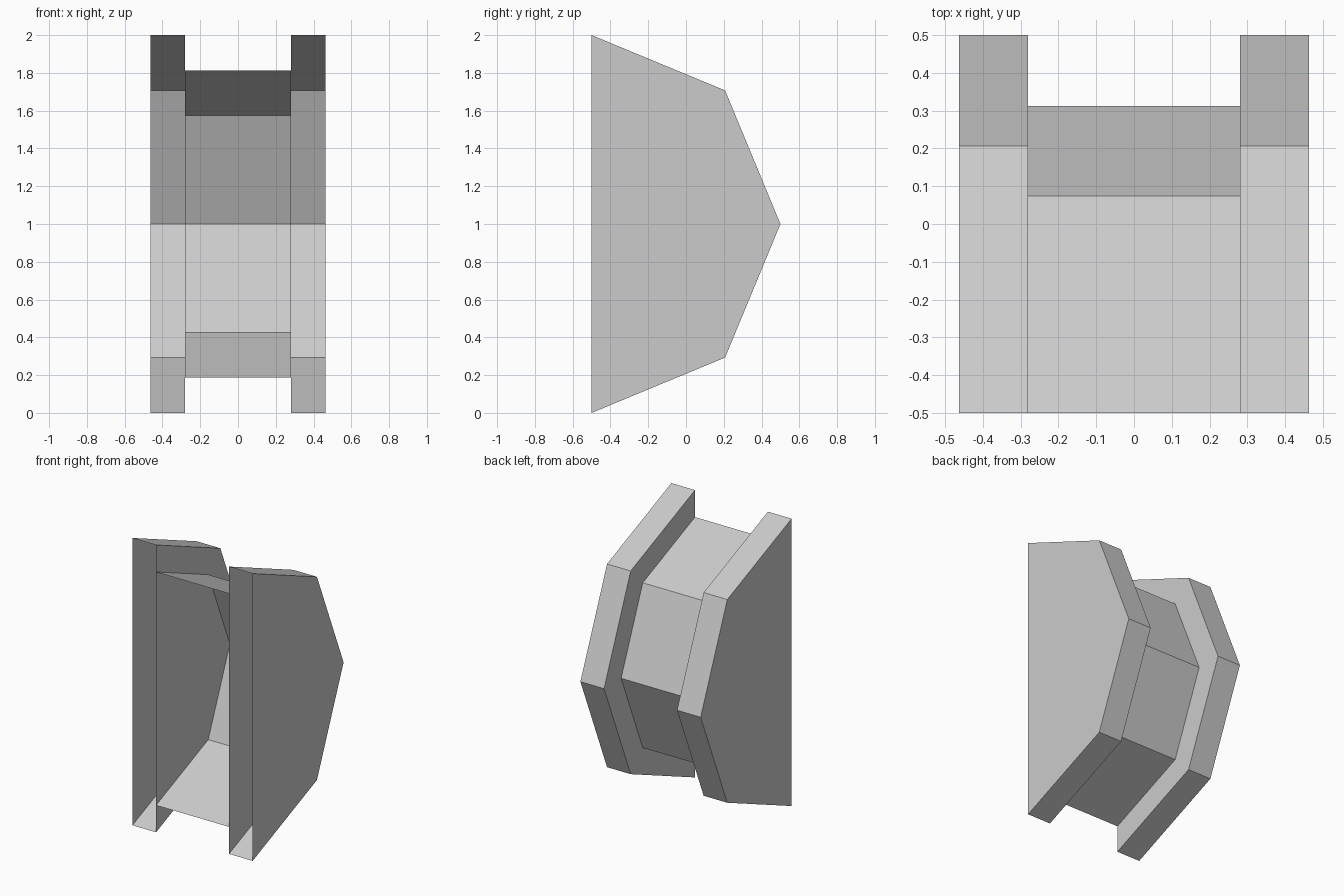
import bpy, bmesh
from math import sin, cos, pi

if "Cube" in bpy.data.objects:
    bpy.data.objects.remove(bpy.data.objects["Cube"])

FRONT_Y, CENTRE_Z = -0.5, 1.0
INNER_X, OUTER_X = 0.281, 0.463


def half_octagon(name, x0, x1, radius, capped):
    """Half of an eight-sided cylinder along x, left open at the front."""
    bm = bmesh.new()
    angles = [pi / 2 - i * pi / 4 for i in range(5)]
    left, right = [[bm.verts.new((x, FRONT_Y + radius * cos(a), CENTRE_Z + radius * sin(a)))
                    for a in angles] for x in (x0, x1)]
    for i in range(4):
        bm.faces.new((left[i], right[i], right[i + 1], left[i + 1]))
    if capped:
        bm.faces.new(left)
        bm.faces.new(right[::-1])
    mesh = bpy.data.meshes.new(name)
    bm.to_mesh(mesh)
    bm.free()
    obj = bpy.data.objects.new(name, mesh)
    bpy.context.collection.objects.link(obj)
    return obj


# Central drum; its ends are closed by the flange walls
half_octagon("drum", -INNER_X, INNER_X, 0.812, False)

# Raised flanges on both sides, hollow with open fronts
half_octagon("left_flange", -OUTER_X, -INNER_X, 1.0, True)
half_octagon("right_flange", INNER_X, OUTER_X, 1.0, True)
